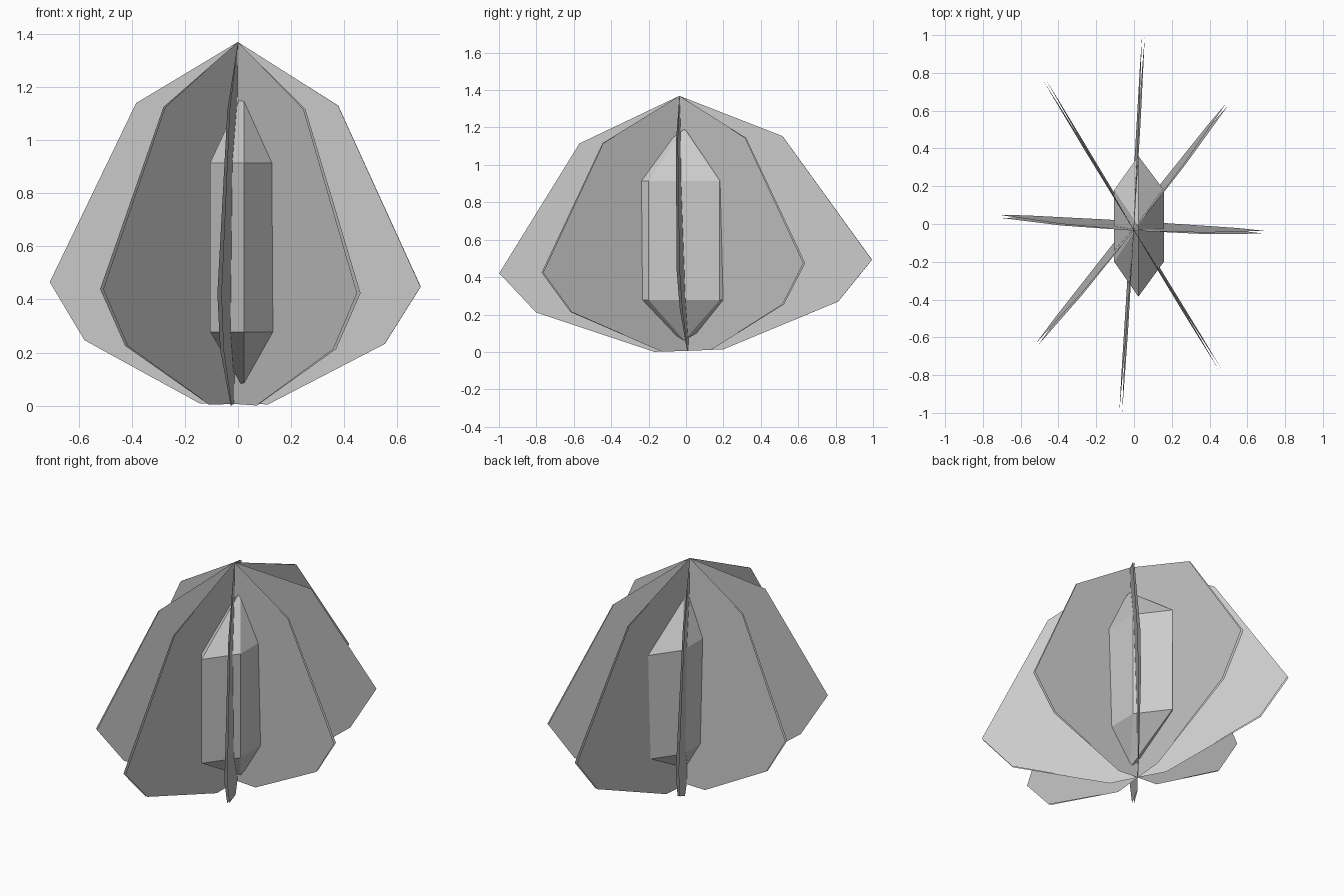
import bpy, bmesh
from math import radians, cos, sin, atan2
from mathutils import Matrix, Vector

if "Cube" in bpy.data.objects:
    bpy.data.objects.remove(bpy.data.objects["Cube"])


def add_object(name, bm):
    mesh = bpy.data.meshes.new(name)
    bm.to_mesh(mesh)
    bm.free()
    ob = bpy.data.objects.new(name, mesh)
    bpy.context.collection.objects.link(ob)
    return ob


# Half outline shared by every vane: (fraction of reach, height)
half = [(0.185, 0.007), (0.81, 0.24), (1.0, 0.457), (0.545, 1.135)]
outline = half + [(0, 1.37)] + [(-r, z) for r, z in reversed(half)]

# The whole fan leans slightly
lean = (Matrix.Translation((-0.015, 0.015, 0))
        @ Matrix.Rotation(radians(2.1), 4, 'X')
        @ Matrix.Rotation(radians(0.6), 4, 'Y'))


# One vane: two thin sheets crossing at the axis with a narrow angle
def vane(name, dx, dy):
    reach = Vector((dx, dy)).length
    angle = atan2(dy, dx)
    bm = bmesh.new()
    for side in (-1, 1):
        a = angle + side * 0.0075 / reach
        verts = [bm.verts.new(lean @ Vector((r * reach * cos(a), r * reach * sin(a), z)))
                 for r, z in outline]
        bm.faces.new(verts)
    add_object(name, bm)


vane("vane_long", 0.06, 0.997)
vane("vane_diagonal_right", 0.503, 0.635)
vane("vane_diagonal_left", -0.465, 0.767)
vane("vane_short", 0.698, -0.042)

# Central crystal: six-sided prism with pointed ends
hexagon = [(0.023, 0.36), (-0.105, 0.18), (-0.105, -0.20),
           (0.023, -0.385), (0.158, -0.20), (0.158, 0.18)]
bm = bmesh.new()
low = [bm.verts.new((x, y, 0.278)) for x, y in hexagon]
high = [bm.verts.new((x, y, 0.914)) for x, y in hexagon]
tip = bm.verts.new((0.023, -0.01, 1.19))
base = bm.verts.new((0.023, -0.01, 0.062))
for i in range(6):
    j = (i + 1) % 6
    bm.faces.new((low[i], low[j], high[j], high[i]))
    bm.faces.new((high[i], high[j], tip))
    bm.faces.new((low[j], low[i], base))
bmesh.ops.recalc_face_normals(bm, faces=bm.faces)
add_object("crystal_core", bm)
